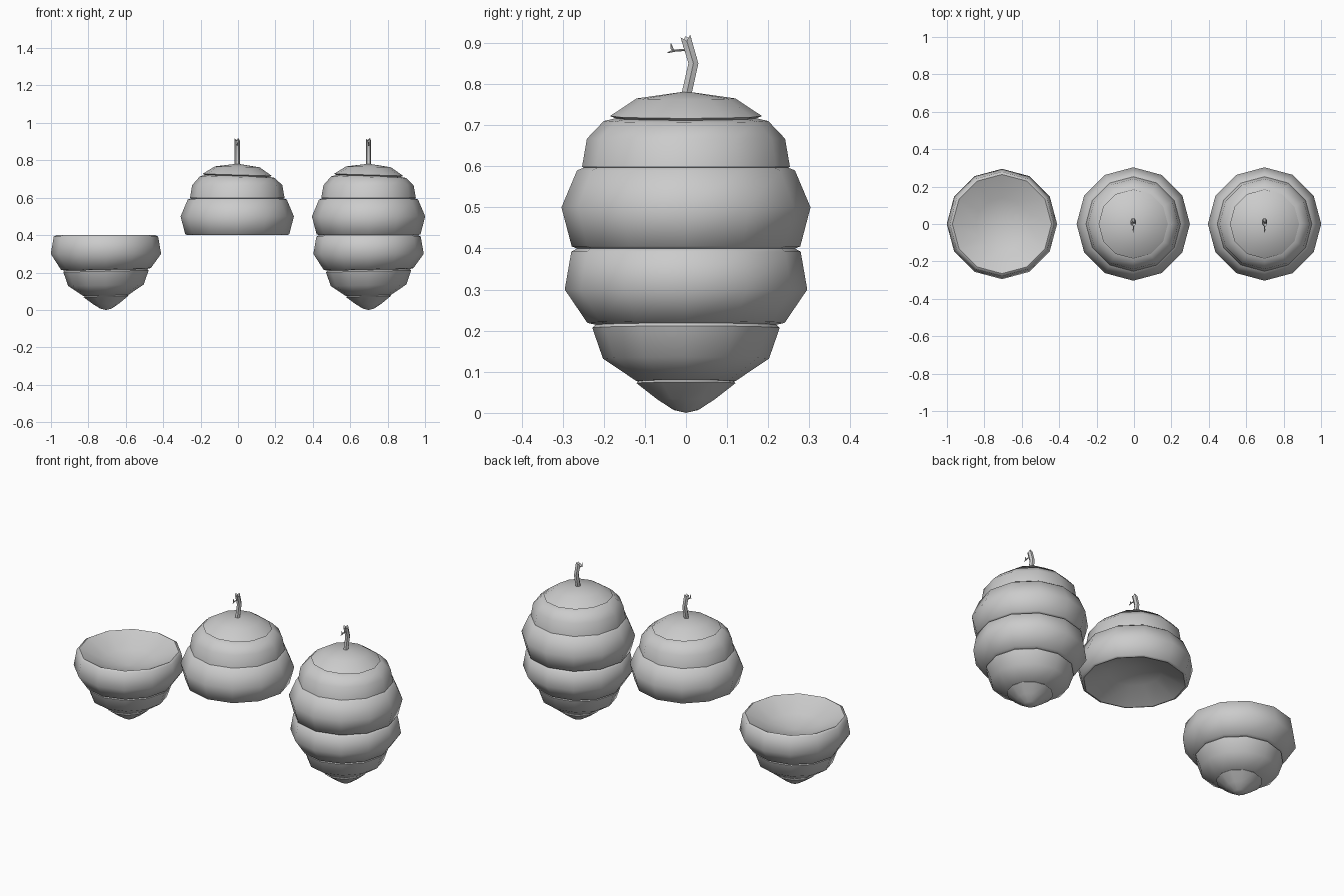
import bpy, bmesh, math
from mathutils import Vector

if "Cube" in bpy.data.objects:
    bpy.data.objects.remove(bpy.data.objects["Cube"])

SIDES = 12
# Band profiles, bottom to top: (radius, height, slope along x)
LOWER = [
    [(0, 0.0, 0), (0.03, 0.007, 0), (0.07, 0.033, .02), (0.12, 0.072, .03), (0.11, 0.082, .03)],
    [(0.105, 0.077, .03), (0.12, 0.077, .03), (0.202, 0.132, .02), (0.228, 0.207, .02), (0.215, 0.219, .02)],
    [(0.21, 0.212, .02), (0.24, 0.219, .02), (0.295, 0.30, 0), (0.279, 0.392, 0), (0.265, 0.40, 0)],
]
UPPER = [
    [(0.265, 0.40, 0), (0.278, 0.405, 0), (0.303, 0.50, 0), (0.265, 0.59, 0), (0.24, 0.60, 0)],
    [(0.235, 0.595, 0), (0.253, 0.598, 0), (0.241, 0.667, 0), (0.20, 0.71, -.02), (0.17, 0.717, -.03)],
    [(0.165, 0.714, -.03), (0.185, 0.722, -.03), (0.12, 0.765, -.02), (0, 0.782, 0)],
]
# Shallow inner hollows of the opened halves
LOWER_INSIDE = [(0.265, 0.40, 0), (0.14, 0.34, 0), (0, 0.31, 0)]
UPPER_INSIDE = [(0, 0.49, 0), (0.14, 0.46, 0), (0.265, 0.40, 0)]


def lathe(bm, profile):
    rings = []
    for r, z, slope in profile:
        if r == 0:
            rings.append([bm.verts.new((0, 0, z))] * SIDES)
            continue
        ring = []
        for i in range(SIDES):
            a = math.tau * i / SIDES
            x = r * math.cos(a)
            ring.append(bm.verts.new((x, r * math.sin(a), z + slope * x)))
        rings.append(ring)
    for lo, hi in zip(rings, rings[1:]):
        for i in range(SIDES):
            j = (i + 1) % SIDES
            bm.faces.new(dict.fromkeys((lo[i], lo[j], hi[j], hi[i])))


def tube(bm, path, radii, sides, jag=0.0):
    """Tapered stick along a path in the yz plane, with an optional broken end."""
    rings = []
    for k, (p, r) in enumerate(zip(path, radii)):
        p = Vector(p)
        t = (Vector(path[min(k + 1, len(path) - 1)]) - Vector(path[max(k - 1, 0)])).normalized()
        u = Vector((1, 0, 0))
        v = t.cross(u)
        ring = []
        for i in range(sides):
            a = math.tau * i / sides
            q = p + (u * math.cos(a) + v * math.sin(a)) * r
            if k == len(path) - 1:
                q += t * jag * (i % 2)
            ring.append(bm.verts.new(q))
        rings.append(ring)
    for lo, hi in zip(rings, rings[1:]):
        for i in range(sides):
            j = (i + 1) % sides
            bm.faces.new((lo[i], lo[j], hi[j], hi[i]))
    # End cap sinks in slightly for the broken stem
    tip = bm.verts.new(Vector(path[-1]) - t * jag * 0.3)
    for i in range(sides):
        bm.faces.new((rings[-1][i], rings[-1][(i + 1) % sides], tip))
    bmesh.ops.recalc_face_normals(bm, faces=bm.faces)


def make(name, x, bm, angle):
    mesh = bpy.data.meshes.new(name)
    bm.to_mesh(mesh)
    bm.free()
    ob = bpy.data.objects.new(name, mesh)
    ob.location.x = x
    bpy.context.collection.objects.link(ob)
    bpy.ops.object.select_all(action='DESELECT')
    ob.select_set(True)
    bpy.context.view_layer.objects.active = ob
    bpy.ops.object.shade_smooth_by_angle(angle=math.radians(angle))


def hive(name, x, profiles):
    bm = bmesh.new()
    for p in profiles:
        lathe(bm, p)
    make(name, x, bm, 60)


def stem(name, x):
    bm = bmesh.new()
    # Bent main stem with a broken top
    tube(bm, [(0, 0.0, 0.77), (0, 0.018, 0.85), (0, 0.002, 0.905)], [0.014, 0.014, 0.014], 6, 0.012)
    # Side twig with a small forked end
    tube(bm, [(0, 0.01, 0.884), (0, -0.034, 0.881)], [0.003, 0.003], 5)
    tube(bm, [(0, -0.032, 0.879), (0, -0.037, 0.899)], [0.005, 0.001], 5)
    tube(bm, [(0, -0.028, 0.882), (0, -0.045, 0.876)], [0.004, 0.001], 5)
    make(name, x, bm, 40)


# Opened bottom half, opened top half, and the whole hive
hive("hive_bottom_half", -0.706, LOWER + [LOWER_INSIDE])
hive("hive_top_half", -0.004, UPPER + [UPPER_INSIDE])
hive("whole_hive", 0.698, LOWER + UPPER)
stem("top_half_stem", -0.004)
stem("whole_hive_stem", 0.698)
